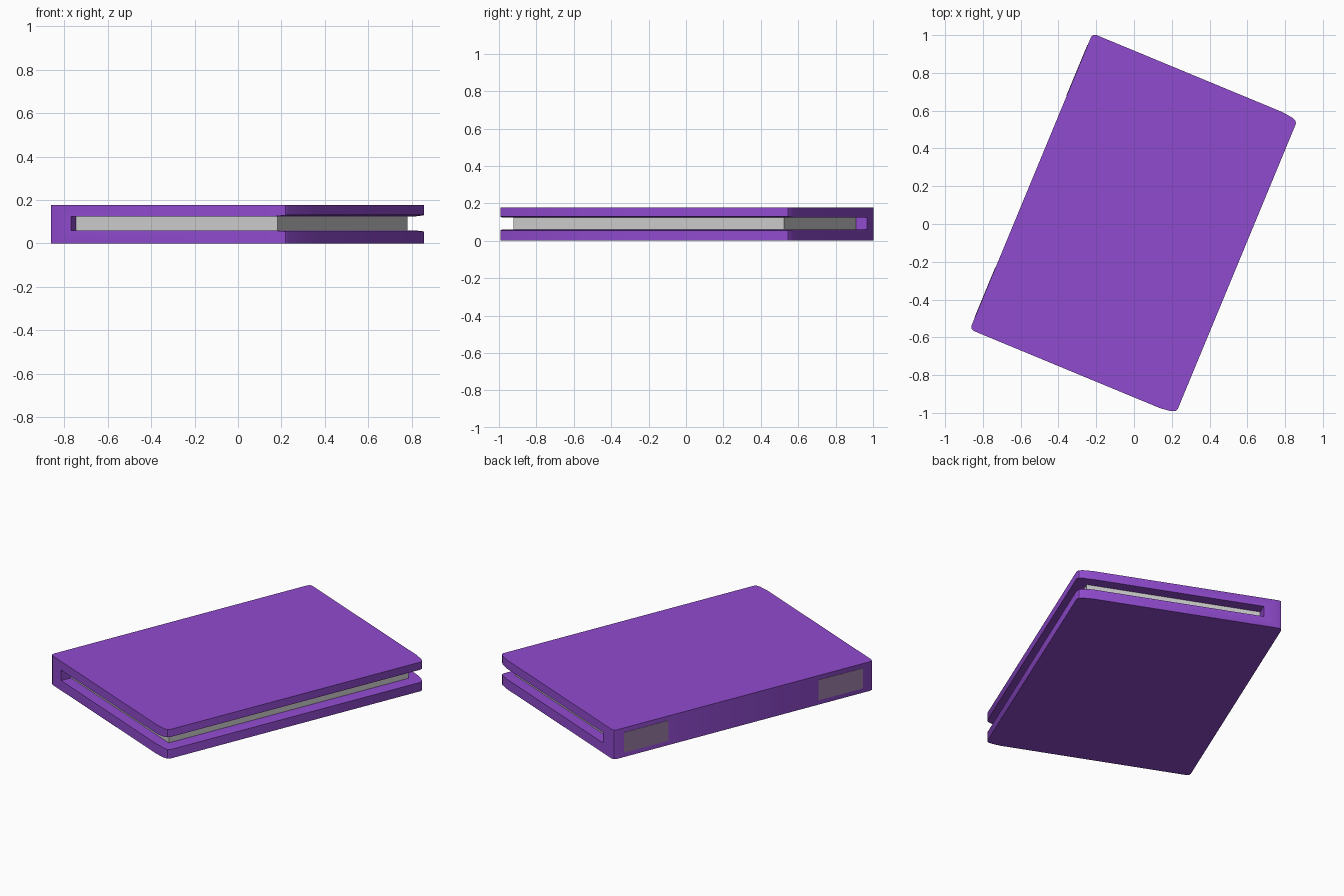
import bpy, bmesh, math
from mathutils import Matrix

if "Cube" in bpy.data.objects:
    bpy.data.objects.remove(bpy.data.objects["Cube"])

TILT = Matrix.Rotation(math.radians(-22.5), 4, 'Z')
A, B, H = 0.589, 0.848, 0.177          # half width, half length, thickness


def material(name, rgb):
    m = bpy.data.materials.new(name)
    m.diffuse_color = (*rgb, 1)
    m.use_nodes = True
    m.node_tree.nodes["Principled BSDF"].inputs["Base Color"].default_value = m.diffuse_color
    return m


def prism(name, points, depth, mat=None):
    """Extrude a closed 3D outline along the depth vector."""
    bm = bmesh.new()
    face = bm.faces.new([bm.verts.new(p) for p in points])
    ext = bmesh.ops.extrude_face_region(bm, geom=[face])
    verts = [g for g in ext['geom'] if isinstance(g, bmesh.types.BMVert)]
    bmesh.ops.translate(bm, verts=verts, vec=depth)
    bmesh.ops.recalc_face_normals(bm, faces=bm.faces)
    me = bpy.data.meshes.new(name)
    bm.to_mesh(me)
    bm.free()
    ob = bpy.data.objects.new(name, me)
    bpy.context.collection.objects.link(ob)
    ob.matrix_world = TILT
    if mat:
        me.materials.append(mat)
    return ob


def block(name, x0, x1, y0, y1, z0, z1, mat=None):
    pts = [(x0, y0, z0), (x1, y0, z0), (x1, y1, z0), (x0, y1, z0)]
    return prism(name, pts, (0, 0, z1 - z0), mat)


purple = material("purple_cover", (0.28, 0.07, 0.62))
mauve = material("spine_label", (0.33, 0.20, 0.38))

# Cover: softened outline, spine on the left, soft corners on the open side
half = [(A, B - 0.03), (A - 0.008, B - 0.016), (A - 0.03, B - 0.007), (A - 0.09, B),
        (-A + 0.02, B), (-A + 0.006, B - 0.006), (-A, B - 0.02)]
outline = half + [(x, -y) for x, y in reversed(half)]
cover = prism("book_cover", [(x, y, 0) for x, y in outline], (0, 0, H), purple)

# Slot between the boards, flaring slightly at the open edge
slot = [(-0.482, 0.060), (A - 0.06, 0.060), (A - 0.015, 0.056), (A + 0.05, 0.048),
        (A + 0.05, 0.137), (A - 0.015, 0.129), (A - 0.06, 0.124), (-0.482, 0.124)]
cutter = prism("slot_cutter", [(x, -1, z) for x, z in slot], (0, 2, 0))
cutter.hide_render = True
cutter.hide_set(True)
cut = cover.modifiers.new("slot", 'BOOLEAN')
cut.object = cutter
cut.solver = 'EXACT'
bpy.context.view_layer.objects.active = cover
cover.select_set(True)
bpy.ops.object.modifier_apply(modifier=cut.name)
bpy.data.objects.remove(cutter)
bpy.ops.object.shade_smooth_by_angle(angle=math.radians(35))

# Page block
block("pages", -0.49, 0.52, -0.783, 0.783, 0.059, 0.125)

# Two labels set on the spine
for name, s in (("upper_spine_label", 1), ("lower_spine_label", -1)):
    y0, y1 = sorted((s * 0.49, s * 0.78))
    block(name, -A - 0.002, -A + 0.01, y0, y1, 0.027, 0.15, mauve)
